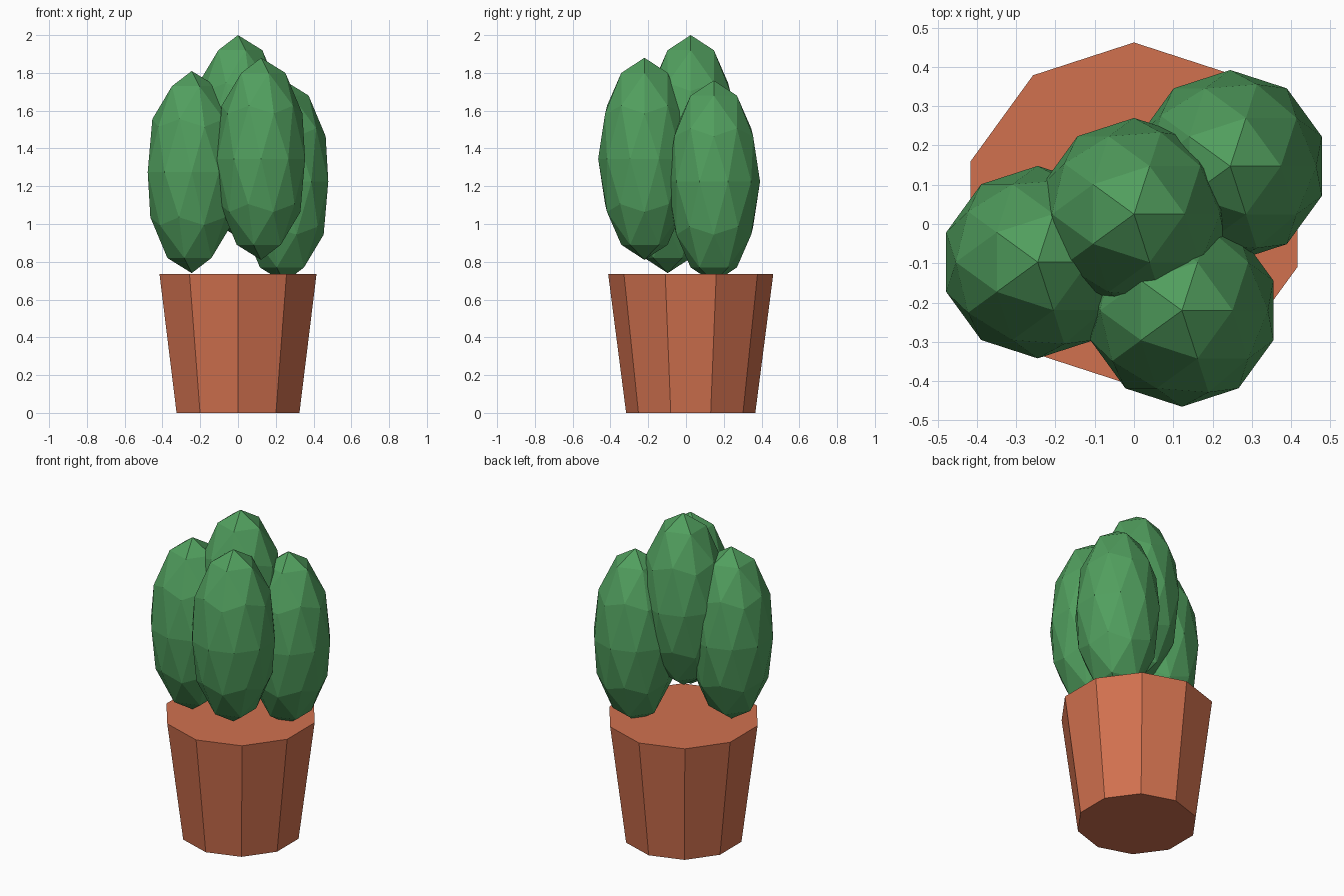
import bpy

cube = bpy.data.objects.get("Cube")
if cube:
    bpy.data.objects.remove(cube, do_unlink=True)


def make_material(name, color):
    mat = bpy.data.materials.new(name)
    mat.use_nodes = True
    mat.diffuse_color = color
    mat.node_tree.nodes["Principled BSDF"].inputs["Base Color"].default_value = color
    return mat


terracotta = make_material("terracotta", (0.64, 0.165, 0.078, 1))
green = make_material("cactus green", (0.082, 0.345, 0.112, 1))


def finish(name, mat):
    obj = bpy.context.object
    obj.name = name
    obj.data.materials.append(mat)
    bpy.ops.object.shade_flat()
    return obj


# Ten-sided tapered pot, corners on the y axis
POT_HEIGHT = 0.735
CENTRE_Y = 0.025
bpy.ops.mesh.primitive_cone_add(vertices=10, radius1=0.342, radius2=0.437, depth=POT_HEIGHT,
                                location=(0, CENTRE_Y, POT_HEIGHT / 2))
finish("pot", terracotta)

# Faceted egg-shaped stems, each placed by its tip
RADIUS, HALF_HEIGHT = 0.245, 0.535
stems = {
    "middle_stem": (0, CENTRE_Y, 2.0),
    "right_stem": (-0.245, -0.097, 1.81),
    "front_stem": (0.122, -0.22, 1.88),
    "left_stem": (0.245, 0.147, 1.76),
}
for name, (x, y, tip) in stems.items():
    bpy.ops.mesh.primitive_ico_sphere_add(subdivisions=2, radius=1,
                                          location=(x, y, tip - HALF_HEIGHT))
    stem = finish(name, green)
    stem.scale = (RADIUS, RADIUS, HALF_HEIGHT)
